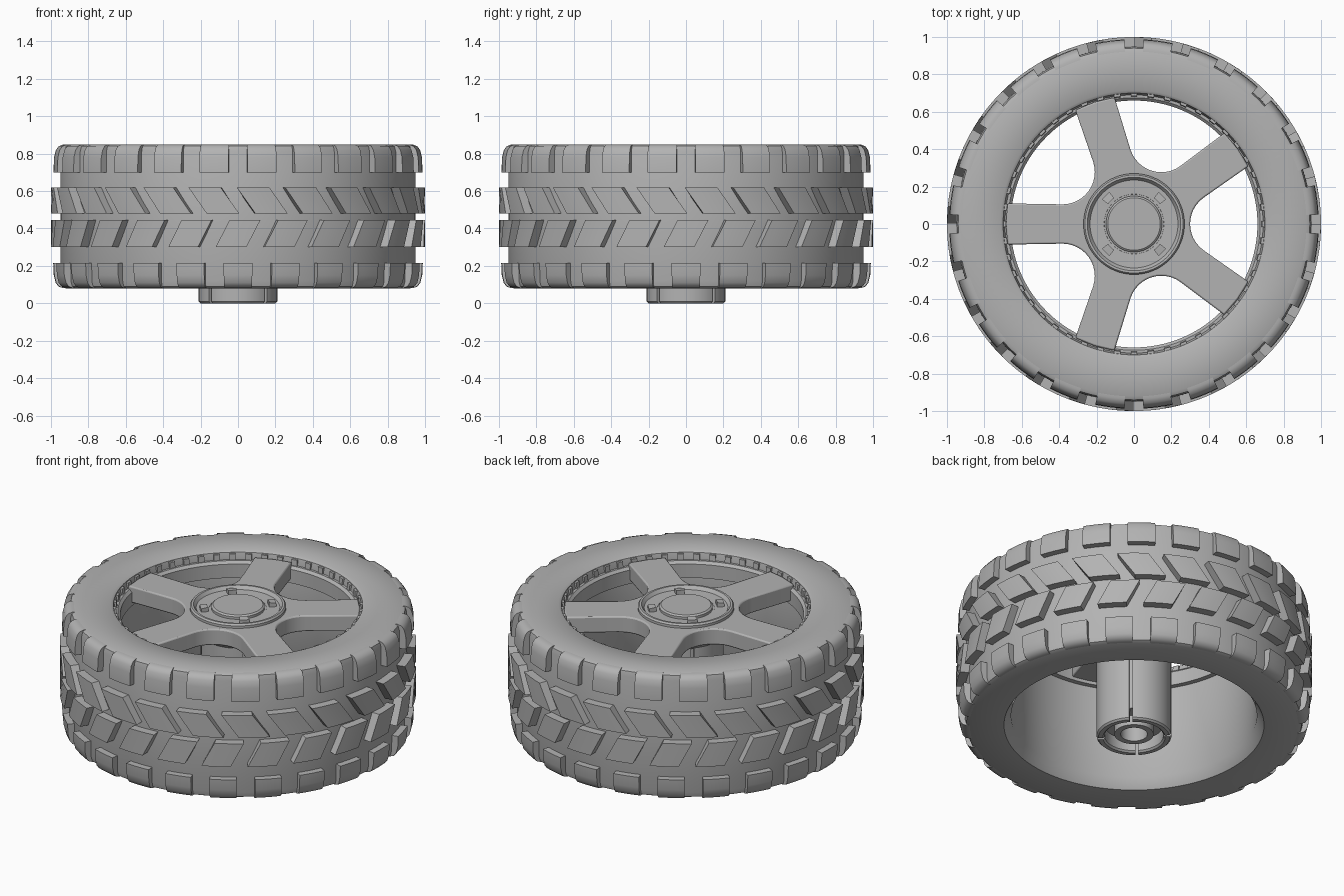
import bpy, bmesh, math
from math import sin, cos, pi, radians
from mathutils import Vector

cube = bpy.data.objects.get("Cube")
if cube:
    bpy.data.objects.remove(cube)

grey = bpy.data.materials.new("neutral grey")
grey.use_nodes = True
GREY = (0.45, 0.45, 0.45, 1)
grey.diffuse_color = GREY
grey.node_tree.nodes["Principled BSDF"].inputs["Base Color"].default_value = GREY


def polar(r, a, z):
    return Vector((r * cos(a), r * sin(a), z))


def finish(bm, name, smooth=True):
    bmesh.ops.recalc_face_normals(bm, faces=bm.faces)
    mesh = bpy.data.meshes.new(name)
    bm.to_mesh(mesh)
    bm.free()
    mesh.materials.append(grey)
    ob = bpy.data.objects.new(name, mesh)
    bpy.context.collection.objects.link(ob)
    if smooth:
        bpy.ops.object.select_all(action='DESELECT')
        ob.select_set(True)
        bpy.context.view_layer.objects.active = ob
        bpy.ops.object.shade_smooth_by_angle(angle=radians(35))
    return ob


def sweep(bm, profile, start=0.0, end=2 * pi, steps=96):
    """Turn a closed (radius, height) profile around z, capping partial turns."""
    full = abs(end - start - 2 * pi) < 1e-6
    count = steps if full else steps + 1
    rings = [[bm.verts.new(polar(r, start + (end - start) * i / steps, z))
              for r, z in profile] for i in range(count)]
    n = len(profile)
    for i in range(steps):
        a, b = rings[i], rings[(i + 1) % count]
        for j in range(n):
            k = (j + 1) % n
            bm.faces.new((a[j], b[j], b[k], a[k]))
    if not full:
        bm.faces.new(rings[0])
        bm.faces.new(rings[-1])


def lathe(name, profile, steps=96):
    bm = bmesh.new()
    sweep(bm, profile, steps=steps)
    return finish(bm, name)


def tread_row(name, phase, levels, width, slant=0.0, count=24, cols=4):
    """Ring of blocks; levels are (height, outer radius), slant shifts top to bottom."""
    bm = bmesh.new()
    z_low, z_high = levels[0][0], levels[-1][0]
    for b in range(count):
        mid = radians(phase - 90) + 2 * pi * b / count
        grids = []
        for inner in (True, False):
            grid = []
            for z, r in levels:
                t = (z - z_low) / (z_high - z_low) - 0.5
                grid.append([bm.verts.new(polar(
                    0.91 if inner else r,
                    mid + slant * t + width * (c / cols - 0.5), z))
                    for c in range(cols + 1)])
            grids.append(grid)
        back, front = grids
        rows = len(levels)
        for i in range(rows - 1):
            for c in range(cols):
                for g in grids:
                    bm.faces.new((g[i][c], g[i][c + 1], g[i + 1][c + 1], g[i + 1][c]))
            for c in (0, cols):
                bm.faces.new((back[i][c], front[i][c], front[i + 1][c], back[i + 1][c]))
        for i in (0, rows - 1):
            for c in range(cols):
                bm.faces.new((back[i][c], back[i][c + 1], front[i][c + 1], front[i][c]))
    return finish(bm, name)


# Tyre body with open bore
lathe("tyre_body", [
    (0.73, 0.08), (0.92, 0.08), (0.94, 0.09), (0.948, 0.12), (0.95, 0.46),
    (0.948, 0.81), (0.94, 0.84), (0.92, 0.85), (0.715, 0.85), (0.70, 0.84),
    (0.69, 0.80), (0.69, 0.14)], 128)

# Rim lip that carries the spokes
lathe("rim_lip", [(0.70, 0.70), (0.70, 0.80), (0.675, 0.80), (0.66, 0.785),
                  (0.66, 0.70)], 128)

# Tread: two shoulder rows and two slanted middle rows
tread_row("upper_shoulder_blocks", 7.5,
          [(0.70, 0.988), (0.78, 0.985), (0.82, 0.975), (0.84, 0.96), (0.849, 0.935)], 0.16)
tread_row("lower_shoulder_blocks", 0,
          [(0.081, 0.935), (0.09, 0.96), (0.11, 0.975), (0.15, 0.985), (0.215, 0.988)], 0.155)
tread_row("upper_chevron_blocks", 7.5, [(0.48, 1.0), (0.62, 1.0)], 0.175, -0.10)
tread_row("lower_chevron_blocks", 0, [(0.30, 1.0), (0.445, 1.0)], 0.165, 0.075)

# Five-spoke star with filleted gaps between spokes
HALF, GAP = 0.105, 0.30
s = sin(radians(36))
fillet = (GAP - HALF / s) / (1 / s - 1)
centre_r = GAP + fillet
outline = []
for k in range(5):
    spoke = radians(36 + 72 * k)
    along, side = polar(1, spoke, 0), polar(1, spoke + pi / 2, 0)
    for t in (-1, 0, 1):
        reach = math.sqrt(0.685 ** 2 - (t * 0.11) ** 2)
        outline.append(along * reach + side * t * 0.11)
    gap = spoke + radians(36)
    for i in range(13):
        turn = gap + pi + radians(54) * (i / 6 - 1) * -1
        outline.append(polar(centre_r, gap, 0) + polar(fillet, turn, 0))
bm = bmesh.new()
face = bm.faces.new([bm.verts.new(p + Vector((0, 0, 0.72))) for p in outline])
up = bmesh.ops.extrude_face_region(bm, geom=[face])["geom"]
bmesh.ops.translate(bm, vec=(0, 0, 0.10),
                    verts=[g for g in up if isinstance(g, bmesh.types.BMVert)])
# Hollow the centre later covered by the hub
spokes = finish(bm, "spokes")
bevel = spokes.modifiers.new("edge_round", 'BEVEL')
bevel.width = 0.008
bevel.segments = 2

# Hub collar with a dished top
lathe("hub_collar", [(0.20, 0.66), (0.27, 0.72), (0.27, 0.835), (0.262, 0.845),
                     (0.25, 0.845), (0.235, 0.825), (0.16, 0.822), (0.12, 0.70)], 64)
# Centre cap
lathe("centre_cap", [(0.001, 0.68), (0.15, 0.68), (0.15, 0.835), (0.14, 0.843),
                     (0.001, 0.843)], 48)

# Four clips around the cap
bm = bmesh.new()
for k in range(4):
    mid = radians(45 + 90 * k)
    sweep(bm, [(0.175, 0.80), (0.215, 0.80), (0.215, 0.845), (0.175, 0.85)],
          mid - 0.13, mid + 0.13, 4)
finish(bm, "cap_clips")

# Axle sleeve split by four narrow slots, with a shaft socket inside
bm = bmesh.new()
for k in range(4):
    start = radians(45 + 90 * k + 2.5)
    sweep(bm, [(0.165, 0.01), (0.175, 0.0), (0.20, 0.0), (0.21, 0.01),
               (0.21, 0.73), (0.165, 0.73)], start, start + radians(85), 16)
finish(bm, "axle_sleeve")
lathe("sleeve_core", [(0.08, 0.08), (0.19, 0.08), (0.19, 0.70), (0.08, 0.70)], 48)
lathe("shaft_socket", [(0.075, 0.02), (0.11, 0.02), (0.11, 0.20), (0.075, 0.20)], 32)

# Small ribs around the inside of the rim
bm = bmesh.new()
for k in range(48):
    mid = 2 * pi * k / 48
    sweep(bm, [(0.672, 0.70), (0.70, 0.70), (0.70, 0.835), (0.685, 0.835)],
          mid - 0.025, mid + 0.025, 2)
finish(bm, "rim_ribs")
